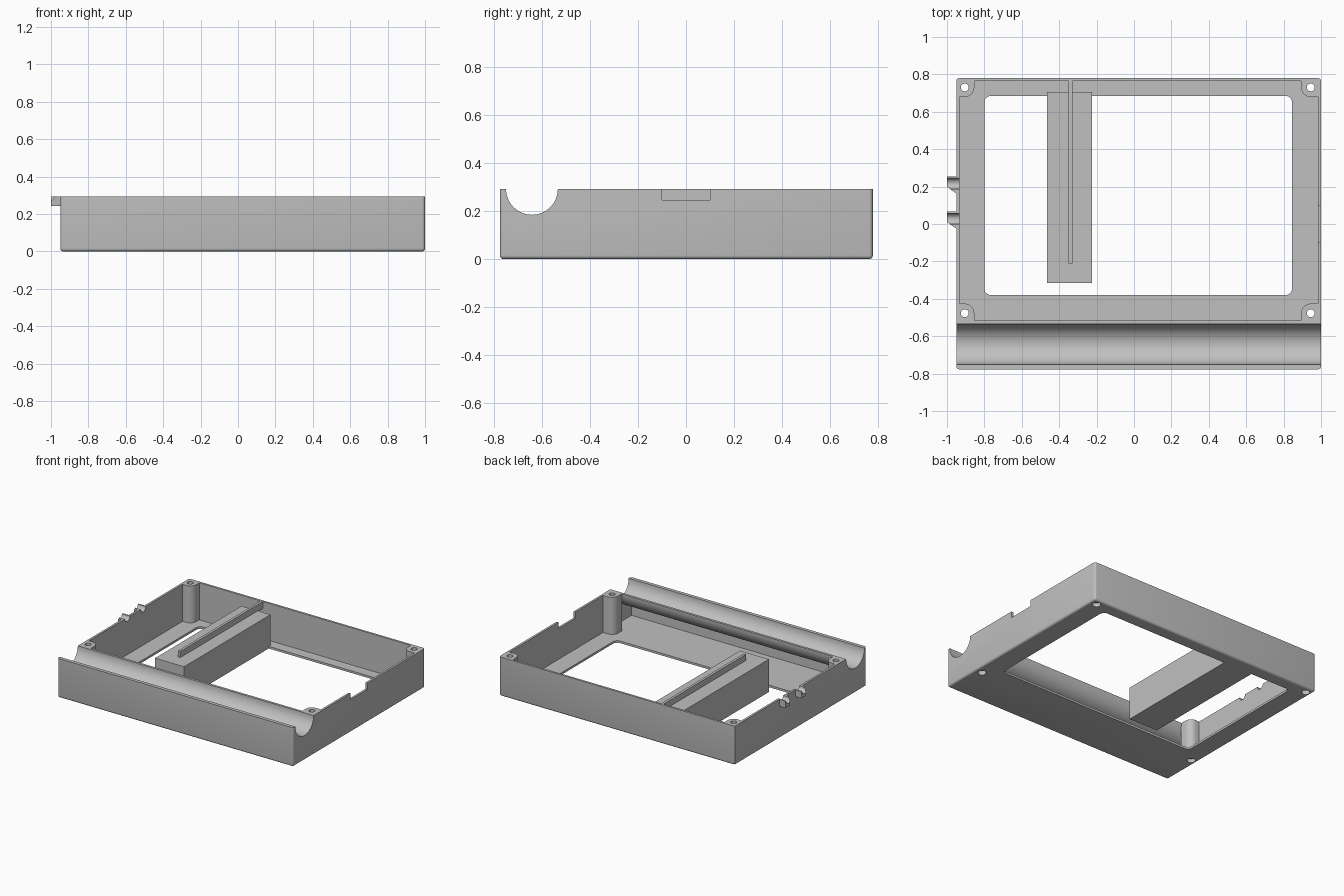
import bpy, bmesh, math
from mathutils import Vector

if "Cube" in bpy.data.objects:
    bpy.data.objects.remove(bpy.data.objects["Cube"])

TOP = 0.293      # finished rim height
RAW = 0.34       # parts run past the rim, then are trimmed level
WALL = 0.016
XL, XR, YF, YB = -0.95, 1.0, -0.777, 0.78

grey = bpy.data.materials.new("grey plastic")
grey.diffuse_color = (0.53, 0.53, 0.53, 1)
grey.use_nodes = True
grey.node_tree.nodes["Principled BSDF"].inputs["Base Color"].default_value = grey.diffuse_color


def make(name, bm):
    bmesh.ops.recalc_face_normals(bm, faces=bm.faces)
    me = bpy.data.meshes.new(name)
    bm.to_mesh(me)
    bm.free()
    me.materials.append(grey)
    ob = bpy.data.objects.new(name, me)
    bpy.context.collection.objects.link(ob)
    return ob


def prism(name, points, vec):
    """Extrude a closed outline along vec."""
    bm = bmesh.new()
    face = bm.faces.new([bm.verts.new(p) for p in points])
    ext = bmesh.ops.extrude_face_region(bm, geom=[face])
    verts = [g for g in ext["geom"] if isinstance(g, bmesh.types.BMVert)]
    bmesh.ops.translate(bm, verts=verts, vec=vec)
    return make(name, bm)


def box(name, x0, x1, y0, y1, z0, z1):
    return prism(name, [(x0, y0, z0), (x1, y0, z0), (x1, y1, z0), (x0, y1, z0)], (0, 0, z1 - z0))


def disc(name, x, y, r, z0, z1, n=32):
    pts = [(x + r * math.cos(2 * math.pi * i / n), y + r * math.sin(2 * math.pi * i / n), z0)
           for i in range(n)]
    return prism(name, pts, (0, 0, z1 - z0))


def channel(name, y, r, x0, x1, n=32):
    """Half round bar along x, with straight sides above the rim height."""
    pts = [(x0, y - r, RAW + 0.02)]
    for i in range(n + 1):
        a = math.pi + math.pi * i / n
        pts.append((x0, y + r * math.cos(a), TOP + r * math.sin(a)))
    pts.append((x0, y + r, RAW + 0.02))
    return prism(name, pts, (x1 - x0, 0, 0))


def boolean(target, tool, op):
    m = target.modifiers.new("bool", "BOOLEAN")
    m.operation, m.solver, m.object = op, "EXACT", tool
    bpy.context.view_layer.objects.active = target
    bpy.ops.object.modifier_apply(modifier=m.name)
    bpy.data.objects.remove(tool)


def add(tool):
    boolean(case, tool, "UNION")


def cut(tool):
    boolean(case, tool, "DIFFERENCE")


def round_edges(ob, radius, rule, segments=4):
    bm = bmesh.new()
    bm.from_mesh(ob.data)
    edges = [e for e in bm.edges if rule(e.verts[0].co, e.verts[1].co)]
    bmesh.ops.bevel(bm, geom=edges, offset=radius, segments=segments, profile=0.5, affect="EDGES")
    bm.to_mesh(ob.data)
    bm.free()


def upright(a, b):
    return abs(a.z - b.z) > 0.01


# Outer case with rounded corners and underside edges
case = box("case", XL, XR, YF, YB, 0, RAW)
round_edges(case, 0.016, lambda a, b: upright(a, b) or max(a.z, b.z) < 0.01)

# Hollow interior and floor window
cut(box("cavity", XL + WALL, XR - WALL, YF + WALL, YB - WALL, WALL, RAW + 0.1))
window = box("window", -0.80, 0.845, -0.38, 0.685, -0.1, 0.1)
round_edges(window, 0.035, upright, 6)
cut(window)

# Shell of the round trough along the front
TROUGH_Y = -0.643
add(channel("trough_shell", TROUGH_Y, 0.126, XL + 0.006, XR - 0.006))

# Corner screw posts, rounded inward and squared into the walls
posts = [(x, y) for x in (-0.905, 0.945) for y in (-0.477, 0.73)]
R = 0.051
for x, y in posts:
    sx = 1 if x > 0 else -1
    sy = 1 if y > 0 else -1
    wx, wy = 0.043, 0.043
    pts = [(x + sx * wx, y + sy * wy, 0.008), (x + sx * wx, y - sy * R, 0.008)]
    for i in range(13):
        a = math.pi / 2 * i / 12
        pts.append((x - sx * R * math.sin(a), y - sy * R * math.cos(a), 0.008))
    pts.append((x - sx * R, y + sy * wy, 0.008))
    add(prism("post", pts, (0, 0, RAW - 0.015)))

# Tapered cable cradles outside the left wall
cables = (0.216, 0.028)
for c in cables:
    add(prism("cradle", [(XL + 0.008, c - 0.058, 0.242), (-1.0, c - 0.018, 0.242),
                         (-1.0, c + 0.038, 0.242), (XL + 0.008, c + 0.038, 0.242)],
              (0, 0, 0.09)))

# Open the trough, cable grooves, screw holes and right wall notch
cut(channel("trough_cut", TROUGH_Y, 0.108, -1.2, 1.2, 40))
for c in cables:
    cut(channel("groove", c, 0.029, -1.1, XL + 0.04, 16))
for x, y in posts:
    cut(disc("hole", x, y, 0.021, -0.1, 0.5))
    cut(disc("counterbore", x, y, 0.029, -0.1, 0.03))
cut(box("notch", XR - 0.05, XR + 0.1, -0.1, 0.1, 0.246, 0.5))

# Trim everything level with the rim
cut(box("trim", -1.5, 1.5, -1.5, 1.5, TOP, 1.0))

# Inner support block with thin rail on top reaching the back wall
block = box("support_block", -0.465, -0.225, -0.315, 0.705, 0.001, 0.246)
rail = box("support_rail", -0.349, -0.330, -0.21, YB - 0.01, 0.24, TOP - 0.001)

# Smooth the curved surfaces only
bpy.ops.object.select_all(action="DESELECT")
case.select_set(True)
bpy.context.view_layer.objects.active = case
bpy.ops.object.shade_smooth_by_angle(angle=math.radians(30))
